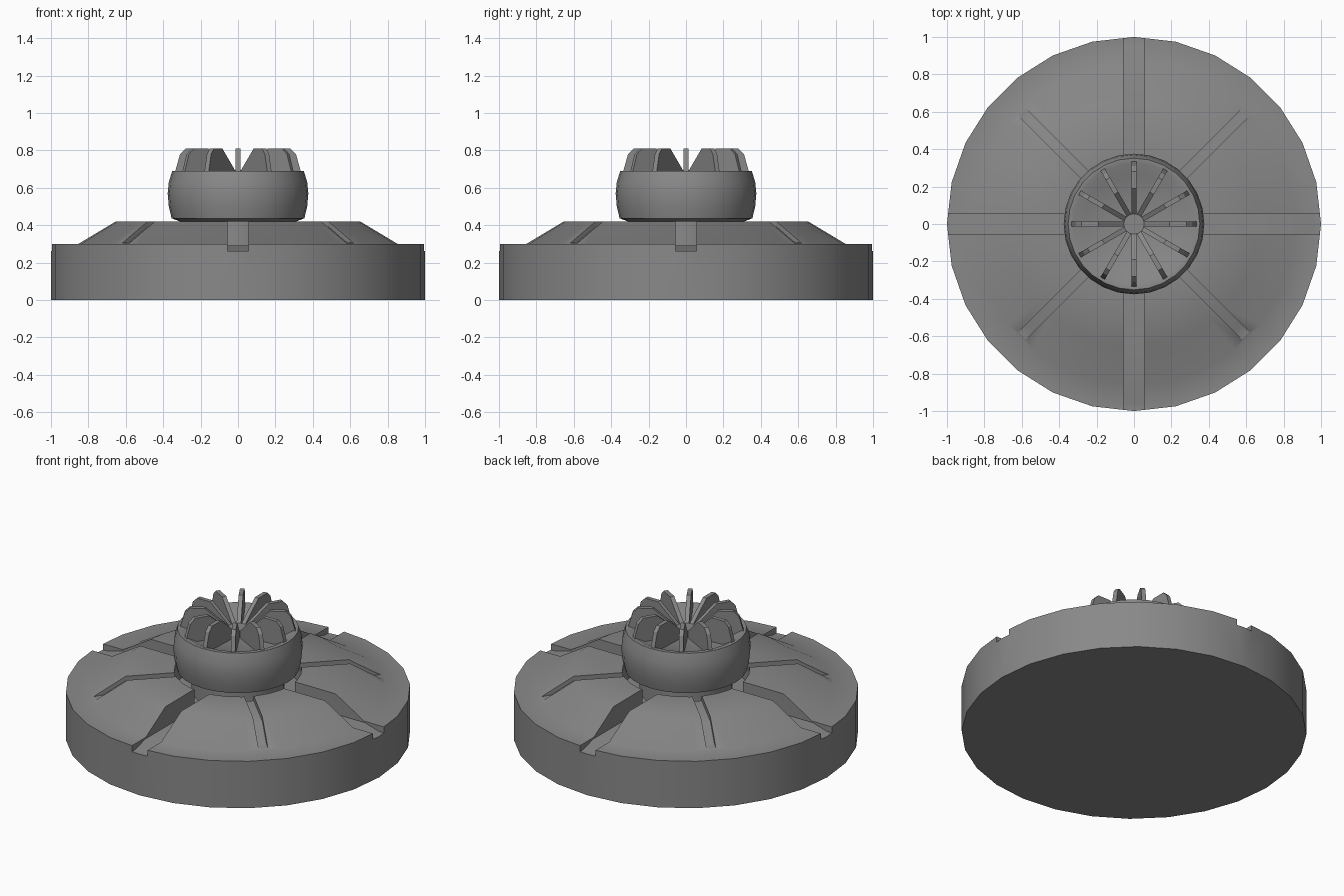
import bpy, bmesh, math
from mathutils import Matrix

if "Cube" in bpy.data.objects:
    bpy.data.objects.remove(bpy.data.objects["Cube"])

grey = bpy.data.materials.new("mid grey")
grey.diffuse_color = (0.25, 0.25, 0.25, 1)
grey.use_nodes = True
grey.node_tree.nodes["Principled BSDF"].inputs["Base Color"].default_value = grey.diffuse_color


def add_object(name, bm):
    bmesh.ops.recalc_face_normals(bm, faces=bm.faces)
    mesh = bpy.data.meshes.new(name)
    bm.to_mesh(mesh)
    bm.free()
    mesh.materials.append(grey)
    ob = bpy.data.objects.new(name, mesh)
    bpy.context.collection.objects.link(ob)
    return ob


def lathe(name, profile, sides):
    """Closed solid turned from (radius, z) points, capped at both ends."""
    bm = bmesh.new()
    rings = [[bm.verts.new((r * math.cos(2 * math.pi * i / sides),
                            r * math.sin(2 * math.pi * i / sides), z))
              for i in range(sides)] for r, z in profile]
    for a, b in zip(rings, rings[1:]):
        for i in range(sides):
            j = (i + 1) % sides
            bm.faces.new((a[i], a[j], b[j], b[i]))
    bm.faces.new(rings[0])
    bm.faces.new(rings[-1])
    return add_object(name, bm)


def radial_plates(name, profile, width, angles):
    """Flat plates cut from a (radius, z) outline, set around the z axis."""
    bm = bmesh.new()
    for angle in angles:
        a = [bm.verts.new((r, -width / 2, z)) for r, z in profile]
        b = [bm.verts.new((r, width / 2, z)) for r, z in profile]
        n = len(profile)
        bm.faces.new(a)
        bm.faces.new(b[::-1])
        for i in range(n):
            j = (i + 1) % n
            bm.faces.new((a[i], b[i], b[j], a[j]))
        bmesh.ops.transform(bm, verts=a + b,
                            matrix=Matrix.Rotation(math.radians(angle), 4, 'Z'))
    return add_object(name, bm)


def smooth(ob, angle):
    bpy.ops.object.select_all(action='DESELECT')
    ob.select_set(True)
    bpy.context.view_layer.objects.active = ob
    bpy.ops.object.shade_smooth_by_angle(angle=math.radians(angle))


# Round stepped base with a recess under the hub
base = lathe("base", [(1, 0), (1, 0.3), (0.86, 0.3), (0.66, 0.42),
                      (0.37, 0.42), (0.37, 0.29)], 28)

# Four wide channels and four narrow diagonal slots
channels = radial_plates("channel_cutter", [
    (0.3, 0.291), (0.86, 0.291), (0.96, 0.262), (1.1, 0.262),
    (1.1, 0.6), (0.3, 0.6)], 0.11, range(0, 360, 90))
slots = radial_plates("slot_cutter", [
    (0.3, 0.39), (0.66, 0.39), (0.79, 0.31), (0.845, 0.305),
    (0.845, 0.6), (0.3, 0.6)], 0.055, range(45, 360, 90))
for cutter in (channels, slots):
    mod = base.modifiers.new("cut", 'BOOLEAN')
    mod.operation = 'DIFFERENCE'
    mod.solver = 'EXACT'
    mod.object = cutter
    bpy.context.view_layer.objects.active = base
    bpy.ops.object.modifier_apply(modifier=mod.name)
    bpy.data.objects.remove(cutter)
smooth(base, 50)

# Neck and rounded hub with a shallow dish on top
neck = lathe("neck", [(0.27, 0.27), (0.27, 0.45)], 28)
smooth(neck, 50)
hub = lathe("hub", [(0.31, 0.42), (0.355, 0.437), (0.37, 0.5), (0.376, 0.57),
                    (0.37, 0.63), (0.352, 0.69), (0.325, 0.69),
                    (0.27, 0.66), (0.05, 0.65)], 28)
smooth(hub, 50)

# Twelve upright fins around a small centre pin
fins = radial_plates("fins", [
    (0.04, 0.64), (0.05, 0.69), (0.19, 0.81), (0.28, 0.81), (0.31, 0.78),
    (0.335, 0.69), (0.32, 0.64)], 0.026, range(0, 360, 30))
pin = lathe("centre_pin", [(0.055, 0.64), (0.055, 0.695)], 16)
smooth(pin, 50)
